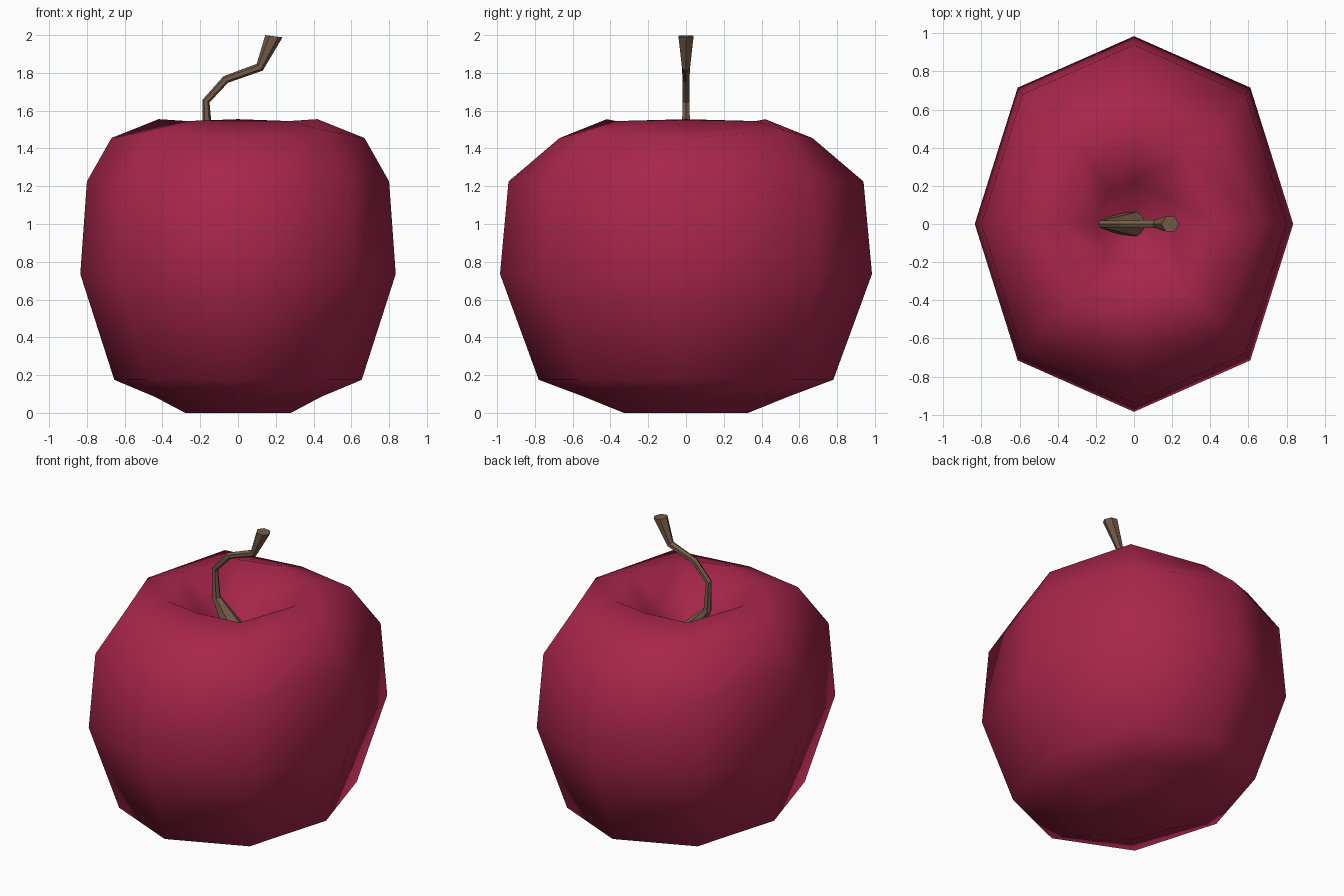
import bpy
from math import sin, cos, pi, radians

if "Cube" in bpy.data.objects:
    bpy.data.objects.remove(bpy.data.objects["Cube"])


def material(name, rgb):
    m = bpy.data.materials.new(name)
    m.diffuse_color = (*rgb, 1)
    m.use_nodes = True
    m.node_tree.nodes["Principled BSDF"].inputs["Base Color"].default_value = m.diffuse_color
    return m


def loft(name, rings, mat, smooth):
    """Join equal-sized rings of points with quads and cap both ends."""
    n = len(rings[0])
    verts = [p for ring in rings for p in ring]
    faces = []
    for r in range(len(rings) - 1):
        for i in range(n):
            j = (i + 1) % n
            a, b = r * n, (r + 1) * n
            faces.append((a + i, a + j, b + j, b + i))
    faces.append(tuple(reversed(range(n))))
    faces.append(tuple(range(len(verts) - n, len(verts))))
    mesh = bpy.data.meshes.new(name)
    mesh.from_pydata(verts, [], faces)
    mesh.polygons.foreach_set("use_smooth", [smooth] * len(faces))
    mesh.materials.append(mat)
    mesh.update()
    obj = bpy.data.objects.new(name, mesh)
    bpy.context.collection.objects.link(obj)
    return obj


def octagon(z, ax, ay, dx, dy, dz):
    """Eight-sided ring: points on the axes, and mirrored diagonal points."""
    d = z + dz
    return [(ax, 0, z), (dx, dy, d), (0, ay, z), (-dx, dy, d),
            (-ax, 0, z), (-dx, -dy, d), (0, -ay, z), (dx, -dy, d)]


def hexagon(x, z, r, tilt):
    """Six-sided stem ring, tilted about the y axis."""
    t = radians(tilt)
    return [(x + r * cos(k * pi / 3) * cos(t), r * sin(k * pi / 3),
             z - r * cos(k * pi / 3) * sin(t)) for k in range(6)]


# Fruit: z, x radius, y radius, diagonal x, diagonal y, diagonal lift
body_rings = [
    (0.00, 0.28, 0.33, 0.20, 0.24, 0),
    (0.085, 0.44, 0.54, 0.31, 0.40, 0),
    (0.175, 0.655, 0.78, 0.485, 0.57, 0),
    (0.735, 0.835, 0.985, 0.61, 0.715, 0),
    (1.225, 0.80, 0.94, 0.585, 0.68, 0),
    (1.455, 0.67, 0.67, 0.465, 0.525, 0.04),
    (1.555, 0.42, 0.42, 0.27, 0.37, -0.01),
    # hollow around the stem
    (1.40, 0.20, 0.22, 0.14, 0.17, 0),
    (1.27, 0.05, 0.05, 0.035, 0.035, 0),
]
loft("apple_body", [octagon(*r) for r in body_rings],
     material("red_skin", (0.39, 0.019, 0.07)), True)

# Stem: x, z, radius, tilt
stem_rings = [
    (0.00, 1.25, 0.078, -20),
    (-0.16, 1.46, 0.027, -18),
    (-0.17, 1.65, 0.020, 18),
    (-0.065, 1.765, 0.021, 55),
    (0.115, 1.83, 0.024, 48),
    (0.19, 1.994, 0.046, 7),
]
loft("stem", [hexagon(*r) for r in stem_rings],
     material("brown_stem", (0.18, 0.107, 0.065)), False)
